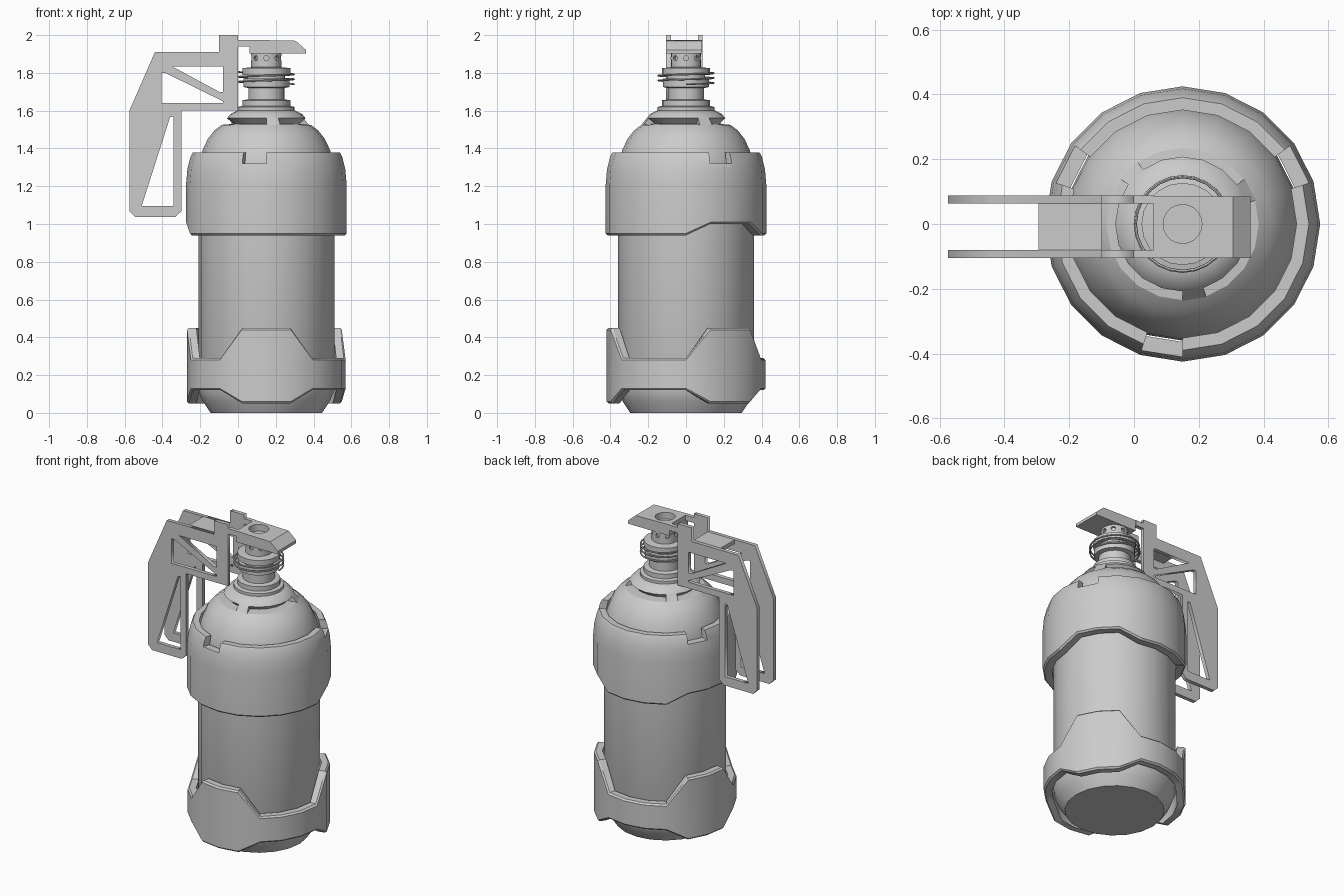
import bpy, bmesh, math
from mathutils import Vector

if "Cube" in bpy.data.objects:
    bpy.data.objects.remove(bpy.data.objects["Cube"])

CX = 0.15      # body axis
STEP = 18      # degrees per side (20-sided body)


def finish(name, bm, smooth=True):
    bmesh.ops.remove_doubles(bm, verts=bm.verts, dist=1e-5)
    bmesh.ops.recalc_face_normals(bm, faces=bm.faces)
    me = bpy.data.meshes.new(name)
    bm.to_mesh(me)
    bm.free()
    ob = bpy.data.objects.new(name, me)
    bpy.context.collection.objects.link(ob)
    if smooth:
        smooth_it(ob)
    return ob


def smooth_it(ob):
    bpy.ops.object.select_all(action='DESELECT')
    ob.select_set(True)
    bpy.context.view_layer.objects.active = ob
    bpy.ops.object.shade_smooth_by_angle(angle=math.radians(30))


def revolve(name, section, k0=0, k1=20, smooth=True):
    """Sweep a closed (r, z) section around the axis; section may depend on step k."""
    bm = bmesh.new()
    get = section if callable(section) else (lambda k: section)
    full = k1 - k0 == 20
    rings = []
    for k in range(k0, k1 if full else k1 + 1):
        a = math.radians(k * STEP)
        rings.append([bm.verts.new((CX + r * math.cos(a), r * math.sin(a), z))
                      for r, z in get(k % 20)])
    n = len(rings[0])
    for i in range(len(rings) if full else len(rings) - 1):
        p, q = rings[i], rings[(i + 1) % len(rings)]
        for j in range(n):
            m = (j + 1) % n
            if get(0)[j][0] == 0 and get(0)[m][0] == 0:
                continue
            bm.faces.new((p[j], q[j], q[m], p[m]))
    if not full:
        bm.faces.new(rings[0])
        bm.faces.new(rings[-1])
    return finish(name, bm, smooth)


def prism(name, pts, y0, y1):
    """Extrude an (x, z) outline along y."""
    bm = bmesh.new()
    a = [bm.verts.new((x, y0, z)) for x, z in pts]
    b = [bm.verts.new((x, y1, z)) for x, z in pts]
    bm.faces.new(a)
    bm.faces.new(b)
    for i in range(len(pts)):
        j = (i + 1) % len(pts)
        bm.faces.new((a[i], a[j], b[j], b[i]))
    return finish(name, bm, False)


def cut(ob, cutter):
    cutter.hide_render = True
    cutter.hide_viewport = False
    cutter.display_type = 'WIRE'
    mod = ob.modifiers.new("cut", 'BOOLEAN')
    mod.operation = 'DIFFERENCE'
    mod.object = cutter
    mod.solver = 'EXACT'
    bpy.ops.object.select_all(action='DESELECT')
    ob.select_set(True)
    bpy.context.view_layer.objects.active = ob
    bpy.ops.object.modifier_apply(modifier=mod.name)
    bpy.data.objects.remove(cutter)


# canister with undercut groove below the cap
revolve("canister", [(0, 0), (.295, 0), (.335, .06), (.36, .12), (.36, 1.25), (.355, 1.33),
                     (.338, 1.39), (.31, 1.45), (.275, 1.495), (.235, 1.525), (.175, 1.53),
                     (.208, 1.56), (.19, 1.582), (.148, 1.603), (0, 1.603)])

# ribs that bridge the groove
for k in (1, 7, 15):
    revolve("cap_rib", [(.17, 1.52), (.24, 1.52), (.208, 1.56), (.17, 1.56)], k, k + 1)

# lower guard: zigzag collar with tabs
TABS = {1, 2, 3, 8, 9, 10, 14, 15, 16}


def lower(k):
    t = k in TABS
    top, bot = (.45, .05) if t else (.29, .12)
    return [(.37, bot), (.41, bot), (.42, bot + .01), (.42, top - .01), (.41, top), (.37, top)]


revolve("lower_guard", lower)


# upper guard: rounded shoulder, raised lower edge at two places, notched top
def upper(k):
    b = 1.0 if k in TABS and k < 14 else .94
    return [(.37, b), (.415, b), (.425, b + .01), (.425, 1.21), (.418, 1.29), (.402, 1.355),
            (.39, 1.378), (.352, 1.378), (.37, 1.29)]


band = revolve("upper_guard", upper)
for k in (1, 8, 14):
    cut(band, revolve("notch_cutter", [(.3, 1.32), (.5, 1.32), (.5, 1.45), (.3, 1.45)],
                      k, k + 1, False))
smooth_it(band)

# neck: stepped collars and spool
neck = revolve("neck", [(0, 1.59), (.15, 1.59), (.15, 1.62), (.127, 1.625), (.127, 1.655),
                        (.095, 1.66), (.095, 1.72), (.122, 1.725), (.122, 1.77), (.1, 1.77),
                        (.1, 1.79), (.127, 1.79), (.127, 1.825), (.08, 1.83), (.08, 1.93),
                        (0, 1.93)])

# vent holes around the neck top
bm = bmesh.new()
for i in range(8):
    d = Vector((math.cos(math.radians(45 * i + 90)), math.sin(math.radians(45 * i + 90)), 0))
    mat = d.to_track_quat('Z', 'Y').to_matrix().to_4x4()
    mat.translation = Vector((CX, 0, 1.878)) + d * .08
    bmesh.ops.create_cone(bm, cap_ends=True, segments=10, radius1=.014, radius2=.014,
                          depth=.03, matrix=mat)
cut(neck, finish("vent_cutter", bm, False))
smooth_it(neck)


# helper: convert a curve object to mesh
def curve_mesh(name, splines, y=None, **props):
    cu = bpy.data.curves.new(name, 'CURVE')
    for key, val in props.items():
        setattr(cu, key, val)
    for pts, cyclic in splines:
        sp = cu.splines.new('POLY')
        sp.points.add(len(pts) - 1)
        for p, co in zip(sp.points, pts):
            p.co = (*co, 1)
        sp.use_cyclic_u = cyclic
    ob = bpy.data.objects.new(name, cu)
    bpy.context.collection.objects.link(ob)
    if y is not None:
        ob.rotation_euler.x = math.pi / 2
        ob.location.y = y
    bpy.ops.object.select_all(action='DESELECT')
    ob.select_set(True)
    bpy.context.view_layer.objects.active = ob
    bpy.ops.object.convert(target='MESH')
    return bpy.context.view_layer.objects.active


# torsion spring
coil = []
for i in range(24 * 2 + 13):
    a = i * math.tau / 24
    coil.append((CX + .146 * math.cos(a), .146 * math.sin(a), 1.74 + .065 * i / 60))
smooth_it(curve_mesh("spring", [(coil, False)], dimensions='3D', bevel_depth=.005,
                     bevel_resolution=1))

# lever: two pierced side plates
outline = [(-.44, 1.91), (-.1, 1.91), (-.1, 2), (0, 2), (0, 1.6), (-.3, 1.6), (-.3, 1.067),
           (-.333, 1.037), (-.545, 1.037), (-.575, 1.067), (-.575, 1.6)]
holes = [[(-.35, 1.835), (-.08, 1.835), (-.08, 1.70), (-.1, 1.70)],
         [(-.405, 1.80), (-.385, 1.80), (-.08, 1.65), (-.08, 1.64), (-.405, 1.64)],
         [(-.36, 1.565), (-.342, 1.57), (-.342, 1.095), (-.51, 1.095)]]
splines = [([(x, z, 0) for x, z in s], True) for s in [outline] + holes]
for side, y in (("front", -.0925), ("back", .0755)):
    curve_mesh("lever_plate_" + side, splines, y, dimensions='2D', fill_mode='BOTH',
               extrude=.0125)

# lever bridge and arms to the head plate
prism("lever_bridge", [(-.295, 1.885), (-.1, 1.885), (-.1, 1.91), (-.295, 1.91)], -.1, .083)
for y0, y1 in ((-.105, -.08), (.063, .088)):
    prism("lever_arm", [(-.01, 1.94), (.06, 1.94), (.06, 1.975), (-.01, 1.975)], y0, y1)

# head plate with round recess
head = prism("head_plate", [(.06, 1.903), (.36, 1.903), (.36, 1.922), (.305, 1.97), (.06, 1.975)],
             -.105, .085)
cut(head, revolve("recess_cutter", [(0, 1.88), (.06, 1.88), (.06, 2.05), (0, 2.05)], smooth=False))
